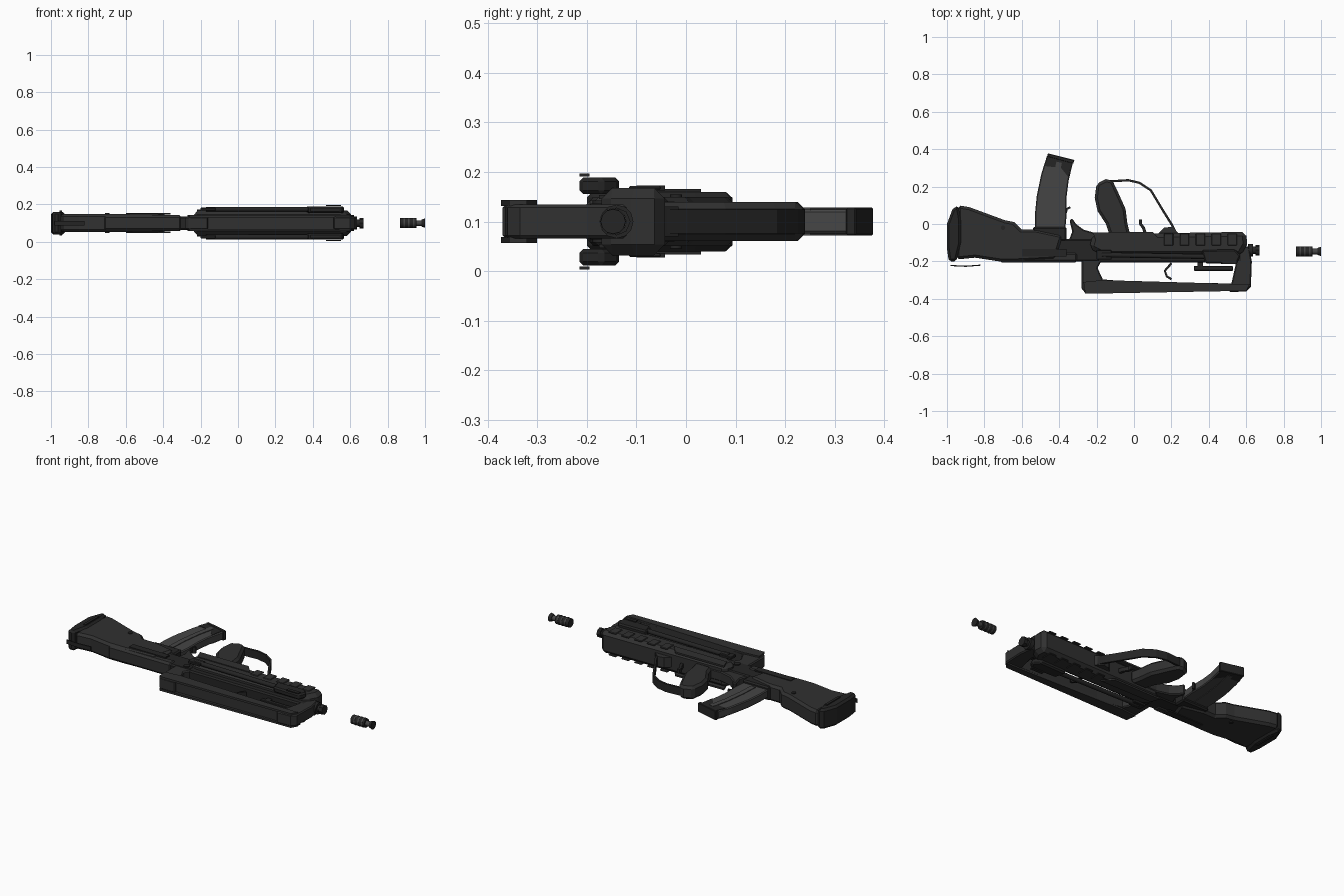
import bpy, bmesh, math
from mathutils import Vector

cube = bpy.data.objects.get("Cube")
if cube:
    bpy.data.objects.remove(cube, do_unlink=True)

MID = 0.1  # height of the mirror plane of the weapon, which lies on its side


def material(name, v):
    m = bpy.data.materials.new(name)
    m.use_nodes = True
    m.diffuse_color = (v, v, v, 1)
    m.node_tree.nodes["Principled BSDF"].inputs["Base Color"].default_value = (v, v, v, 1)
    return m


POLYMER = material("dark polymer", 0.03)
METAL = material("black metal", 0.018)
STEEL = material("grey steel", 0.06)


def finish(name, bm, mat, bevel=0.0, smooth=False):
    bmesh.ops.recalc_face_normals(bm, faces=bm.faces)
    me = bpy.data.meshes.new(name)
    bm.to_mesh(me)
    bm.free()
    me.materials.append(mat)
    ob = bpy.data.objects.new(name, me)
    bpy.context.collection.objects.link(ob)
    if bevel:
        b = ob.modifiers.new("bevel", "BEVEL")
        b.width, b.segments, b.limit_method = bevel, 1, "ANGLE"
        b.angle_limit = math.radians(50)
    if smooth:
        bpy.ops.object.select_all(action="DESELECT")
        ob.select_set(True)
        bpy.context.view_layer.objects.active = ob
        bpy.ops.object.shade_smooth_by_angle(angle=math.radians(40))
    return ob


def plate(name, pts, half, mat, bevel=0.0, z=MID):
    """Side profile extruded evenly to both sides of height z."""
    bm = bmesh.new()
    f = bm.faces.new([bm.verts.new((x, y, z - half)) for x, y in pts])
    r = bmesh.ops.extrude_face_region(bm, geom=[f])
    top = [v for v in r["geom"] if isinstance(v, bmesh.types.BMVert)]
    bmesh.ops.translate(bm, verts=top, vec=(0, 0, 2 * half))
    return finish(name, bm, mat, bevel)


def box(name, x0, x1, y0, y1, half, mat, bevel=0.0, z=MID):
    return plate(name, [(x0, y0), (x1, y0), (x1, y1), (x0, y1)], half, mat, bevel, z)


def rod(name, a, b, r, mat, r2=None, sides=12):
    """Cylinder or cone between two points."""
    a, b = Vector(a), Vector(b)
    bm = bmesh.new()
    bmesh.ops.create_cone(bm, cap_ends=True, segments=sides, radius1=r,
                          radius2=r if r2 is None else r2, depth=(b - a).length)
    bmesh.ops.rotate(bm, verts=bm.verts, matrix=(b - a).to_track_quat("Z", "Y").to_matrix())
    bmesh.ops.translate(bm, verts=bm.verts, vec=(a + b) / 2)
    return finish(name, bm, mat, smooth=True)


def strip(name, path, thick, half, mat, z=MID):
    """Flat band that follows a path in the side plane."""
    p = [Vector(q) for q in path]
    left, right = [], []
    for i, q in enumerate(p):
        d = (p[min(i + 1, len(p) - 1)] - p[max(i - 1, 0)]).normalized()
        n = Vector((-d.y, d.x)) * thick / 2
        left.append(q + n)
        right.append(q - n)
    return plate(name, left + right[::-1], half, mat, z=z)


# Shoulder stock and butt
plate("stock", [(-0.95, -0.19), (-0.85, -0.18), (-0.72, -0.2), (-0.62, -0.2), (-0.42, -0.19),
                (-0.38, -0.06), (-0.52, -0.03), (-0.6, -0.03), (-0.64, 0.01), (-0.69, 0.02),
                (-0.88, 0.09), (-0.94, 0.1)], 0.049, POLYMER, 0.014)
plate("butt_pad", [(-0.99, -0.2), (-0.95, -0.2), (-0.925, -0.1), (-0.925, 0.02), (-0.94, 0.1),
                   (-0.97, 0.08), (-1.0, 0.0), (-1.0, -0.13)], 0.06, METAL, 0.012)
box("cheek_rest", -0.72, -0.3, -0.205, -0.15, 0.042, POLYMER, 0.012)
for s, side in ((1, "left"), (-1, "right")):
    box("ejection_cover_" + side, -0.6, -0.36, -0.175, -0.135, 0.004, METAL, z=MID + s * 0.049)
    rod("stock_pin_" + side, (-0.7, -0.02, MID + s * 0.045), (-0.7, -0.02, MID + s * 0.054), 0.012, METAL)
    box("butt_latch_" + side, -0.955, -0.94, -0.1, 0.03, 0.008, METAL, z=MID + s * 0.058)
strip("sling_loop", [(-0.98, -0.222), (-0.9, -0.226), (-0.82, -0.22)], 0.006, 0.012, METAL)

# Receiver neck between stock and fore end
box("receiver", -0.44, -0.18, -0.2, -0.08, 0.036, METAL, 0.008)
plate("lower_frame", [(-0.36, -0.12), (-0.1, -0.14), (-0.1, -0.05), (-0.2, -0.05), (-0.27, -0.03),
                      (-0.31, 0.0), (-0.33, 0.03), (-0.345, 0.02), (-0.33, -0.04)], 0.03, POLYMER, 0.006)
strip("magazine_catch", [(-0.43, -0.05), (-0.38, 0.0), (-0.36, 0.08), (-0.34, 0.09)], 0.012, 0.018, METAL)
box("magazine_well", -0.54, -0.36, -0.09, -0.015, 0.04, METAL, 0.008)

# Curved magazine with ribs and a floor plate
mag_left = [(-0.465, 0.365), (-0.495, 0.27), (-0.52, 0.15), (-0.53, 0.05), (-0.53, -0.04)]
mag_right = [(-0.37, -0.05), (-0.36, 0.05), (-0.36, 0.15), (-0.35, 0.23), (-0.325, 0.335)]
plate("magazine", mag_left + mag_right, 0.024, STEEL, 0.005)
plate("magazine_floor", [(-0.465, 0.36), (-0.46, 0.378), (-0.318, 0.342), (-0.325, 0.322)],
      0.028, METAL, 0.003)
for s, side in ((1, "left"), (-1, "right")):
    strip("magazine_rib_" + side, [(-0.4, 0.33), (-0.425, 0.22), (-0.44, 0.1), (-0.445, 0.0)],
          0.03, 0.003, STEEL, z=MID + s * 0.025)
    plate("magazine_patch_" + side, [(-0.46, 0.36), (-0.335, 0.33), (-0.35, 0.25), (-0.39, 0.3),
                                     (-0.48, 0.31)], 0.002, METAL, z=MID + s * 0.0245)

# Fore end and main body
plate("handguard", [(-0.22, -0.055), (0.6, -0.042), (0.605, -0.11), (0.57, -0.17),
                    (-0.16, -0.17), (-0.24, -0.13)], 0.068, POLYMER, 0.022)
box("body_top", -0.27, 0.58, -0.205, -0.14, 0.034, METAL, 0.008)
for s, side in ((1, "left"), (-1, "right")):
    for i in range(5):
        x = 0.16 + i * 0.085
        box(f"grip_rib_{side}_{i}", x, x + 0.05, -0.115, -0.05, 0.004, POLYMER, 0.003, MID + s * 0.068)
    plate("body_flare_" + side, [(-0.2, -0.1), (0.15, -0.1), (0.1, -0.042), (-0.22, -0.045)],
          0.005, POLYMER, z=MID + s * 0.068)

# Carrying handle: frame with open window, and raised side rails
plate("handle_rear_post", [(-0.28, -0.13), (-0.17, -0.13), (-0.175, -0.2), (-0.195, -0.235),
                           (-0.165, -0.3), (-0.16, -0.37), (-0.26, -0.37), (-0.28, -0.345)],
      0.034, POLYMER, 0.006)
plate("handle_front_post", [(0.56, -0.12), (0.615, -0.12), (0.63, -0.2), (0.625, -0.335), (0.6, -0.36),
                            (0.51, -0.365), (0.525, -0.3), (0.545, -0.21)], 0.034, POLYMER, 0.006)
plate("handle_beam", [(-0.18, -0.295), (0.0, -0.31), (0.53, -0.318), (0.56, -0.345), (-0.2, -0.355)],
      0.033, POLYMER)
for s, side in ((1, "left"), (-1, "right")):
    plate("handle_rail_" + side, [(-0.27, -0.31), (-0.17, -0.3), (0.53, -0.32), (0.62, -0.32),
                                  (0.6, -0.357), (-0.26, -0.373)], 0.006, POLYMER, z=MID + s * 0.037)
    rod("handle_pin_" + side, (-0.22, -0.17, MID + s * 0.03), (-0.22, -0.17, MID + s * 0.042), 0.018, METAL)
strip("charging_handle", [(0.2, -0.21), (0.165, -0.25), (0.175, -0.28), (0.2, -0.295)], 0.012, 0.012, METAL)
box("gas_rail", 0.32, 0.53, -0.25, -0.225, 0.012, METAL, 0.003)
box("rail_foot", 0.34, 0.37, -0.23, -0.2, 0.01, METAL)

# Folded bipod legs on both sides
for s, side in ((1, "left"), (-1, "right")):
    rod("bipod_leg_" + side, (-0.17, -0.165, MID + s * 0.074), (0.44, -0.175, MID + s * 0.074), 0.013, METAL)
    plate("bipod_shroud_" + side, [(0.38, -0.21), (0.55, -0.215), (0.57, -0.17), (0.54, -0.135),
                                   (0.36, -0.14)], 0.017, METAL, 0.008, MID + s * 0.072)
    box("bipod_foot_" + side, -0.2, -0.12, -0.19, -0.14, 0.008, METAL, 0.003, MID + s * 0.074)
    plate("bipod_toe_" + side, [(0.47, -0.215), (0.55, -0.215), (0.55, -0.195), (0.47, -0.195)],
          0.003, METAL, z=MID + s * 0.094)

# Barrel end with collars
rod("barrel", (0.5, -0.14, MID), (0.66, -0.14, MID), 0.02, METAL)
rod("barrel_collar", (0.61, -0.14, MID), (0.635, -0.14, MID), 0.034, METAL)
rod("barrel_nut", (0.65, -0.14, MID), (0.672, -0.14, MID), 0.028, METAL, sides=8)

# Pistol grip, trigger and large guard
plate("pistol_grip", [(-0.2, 0.215), (-0.15, 0.24), (-0.115, 0.232), (-0.09, 0.18), (-0.045, 0.08),
                      (-0.035, 0.0), (-0.02, -0.06), (-0.13, -0.06), (-0.15, 0.0), (-0.195, 0.07),
                      (-0.21, 0.14)], 0.039, POLYMER, 0.014)
strip("trigger_guard", [(-0.13, 0.228), (-0.03, 0.234), (0.03, 0.22), (0.09, 0.18), (0.15, 0.08),
                        (0.2, 0.0), (0.225, -0.05)], 0.012, 0.024, METAL)
strip("trigger", [(0.06, -0.05), (0.05, -0.02), (0.035, 0.0), (0.035, 0.025)], 0.016, 0.012, METAL)
plate("guard_hinge", [(0.13, -0.05), (0.24, -0.05), (0.2, -0.015), (0.16, -0.02)], 0.03, POLYMER)

# Detached muzzle device
Y = -0.147
rod("muzzle_sleeve", (0.865, Y, MID), (0.955, Y, MID), 0.026, METAL)
rod("muzzle_core", (0.95, Y, MID), (0.985, Y, MID), 0.015, STEEL)
rod("muzzle_ring", (0.982, Y, MID), (1.0, Y, MID), 0.019, METAL, 0.025)
for i in range(3):
    x = 0.885 + i * 0.025
    rod(f"muzzle_groove_{i}", (x, Y, MID), (x + 0.008, Y, MID), 0.0275, STEEL)
